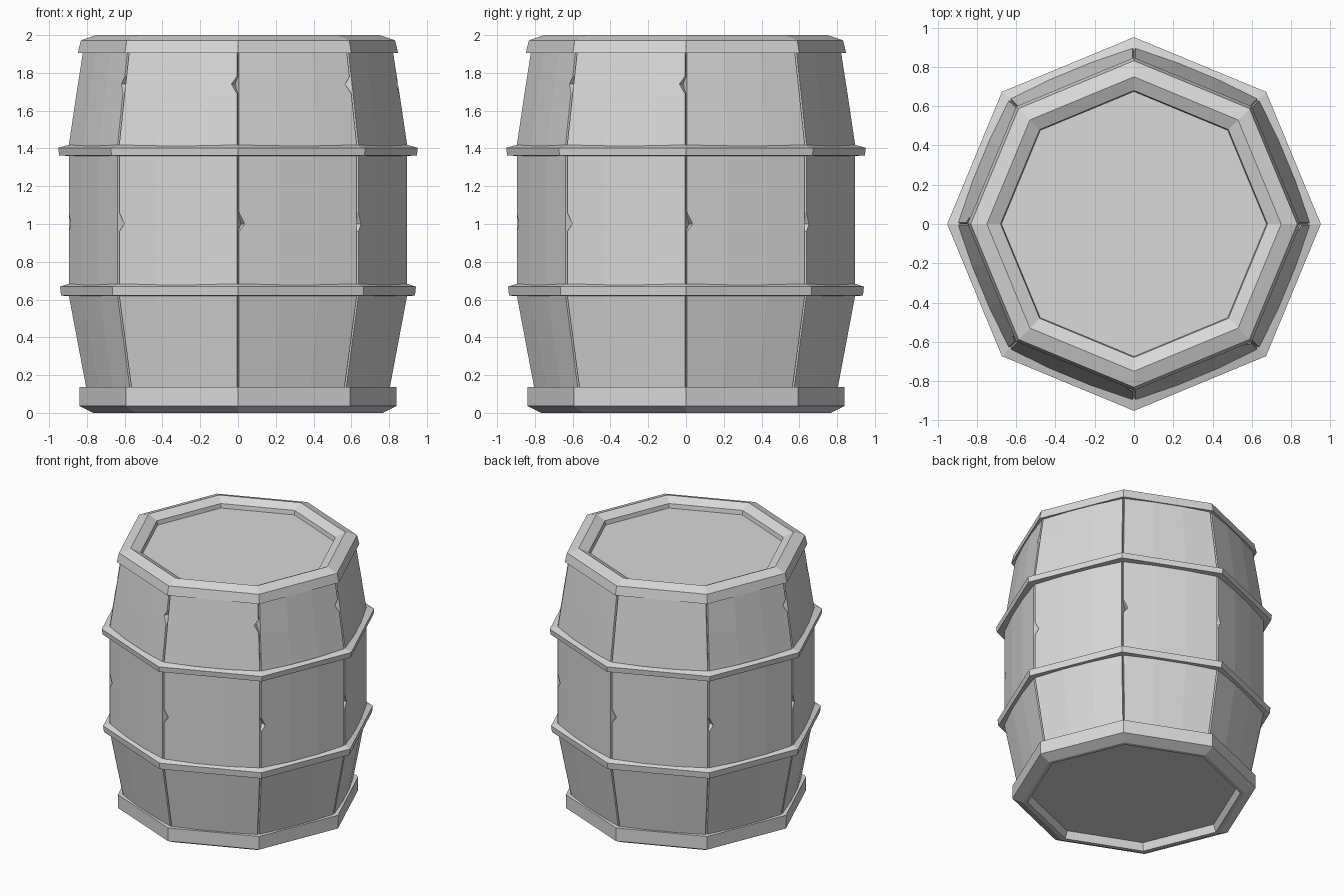
import bpy, math

if "Cube" in bpy.data.objects:
    bpy.data.objects.remove(bpy.data.objects["Cube"])

SIDES = 8
STEP = math.tau / SIDES

grey = bpy.data.materials.new("weathered grey")
grey.use_nodes = True
COLOUR = (0.69, 0.69, 0.69, 1)
grey.diffuse_color = COLOUR
grey.node_tree.nodes["Principled BSDF"].inputs["Base Color"].default_value = COLOUR


def make_object(name, verts, faces):
    mesh = bpy.data.meshes.new(name)
    mesh.from_pydata(verts, [], faces)
    mesh.materials.append(grey)
    obj = bpy.data.objects.new(name, mesh)
    bpy.context.collection.objects.link(obj)


def octagon_sweep(name, profile, closed=False):
    """Sweep (radius, z) points, listed upwards on the outside, round an octagon."""
    n = len(profile)
    verts = [(r * math.cos(i * STEP), r * math.sin(i * STEP), z)
             for i in range(SIDES) for r, z in profile]
    faces = []
    for i in range(SIDES):
        a, b = i * n, (i + 1) % SIDES * n
        for j in range(n if closed else n - 1):
            k = (j + 1) % n
            faces.append((a + j, b + j, b + k, a + k))
    if not closed:
        faces.append([i * n for i in reversed(range(SIDES))])
        faces.append([i * n + n - 1 for i in range(SIDES)])
    make_object(name, verts, faces)


def belly(z):
    """Corner radius of the barrel wall at a height."""
    if z < 0.62:
        return 0.80 + 0.1 * (z - 0.1) / 0.52
    if z > 1.42:
        return 0.9 - 0.075 * (z - 1.42) / 0.48
    return 0.898


# One bowed stave per side, with chipped notches on the long edges
LEVELS = (0.1, 0.62, 0.96, 1.0, 1.06, 1.42, 1.69, 1.74, 1.78, 1.93)
CHIP_START, CHIP_END = 1.0, 1.74
GAP, BULGE, DEPTH, CHIP = 0.007, 0.014, 0.06, 0.03


def make_stave(index):
    verts, faces = [], []
    mid = (index + 0.5) * STEP
    c, s = math.cos(mid), math.sin(mid)
    for z in LEVELS:
        r = belly(z)
        apothem = r * math.cos(STEP / 2)
        half = r * math.sin(STEP / 2) - GAP
        chip_a = CHIP if z == CHIP_START else 0
        chip_b = CHIP if z == CHIP_END and index > 2 else 0
        slope = BULGE / (half * 2 / 3)
        row = [(apothem - DEPTH, chip_a - half), (apothem + slope * chip_a, chip_a - half),
               (apothem + BULGE, -half / 3), (apothem + BULGE, half / 3),
               (apothem + slope * chip_b, half - chip_b), (apothem - DEPTH, half - chip_b)]
        verts += [(d * c - t * s, d * s + t * c, z) for d, t in row]
    n = 6
    for j in range(len(LEVELS) - 1):
        for k in range(n):
            m = (k + 1) % n
            faces.append((j * n + k, j * n + m, (j + 1) * n + m, (j + 1) * n + k))
    faces.append(list(reversed(range(n))))
    faces.append([len(verts) - n + k for k in range(n)])
    make_object(f"stave_{index + 1}", verts, faces)


for i in range(SIDES):
    make_stave(i)

# Core seen through the gaps between staves
octagon_sweep("inner_core", [(belly(z) - 0.045, z) for z in (0.1, 0.62, 1.42, 1.92)])

# Hoops with sloped upper and lower edges
for name, low, high, r in (("lower_hoop", 0.615, 0.683, 0.942),
                           ("upper_hoop", 1.357, 1.418, 0.952)):
    octagon_sweep(name, [(0.84, low), (r - 0.005, low + 0.006), (r, high - 0.015),
                         (0.9, high), (0.84, high)], closed=True)

# Bevelled rims, each closing over a recessed head
octagon_sweep("top_rim_and_lid", [(0.74, 1.905), (0.848, 1.905), (0.832, 1.972),
                                  (0.75, 2.0), (0.68, 1.967), (0.675, 1.935)])
octagon_sweep("base_rim_and_floor", [(0.715, 0.055), (0.735, 0.0), (0.765, 0.0),
                                     (0.84, 0.037), (0.84, 0.137), (0.74, 0.137)])
